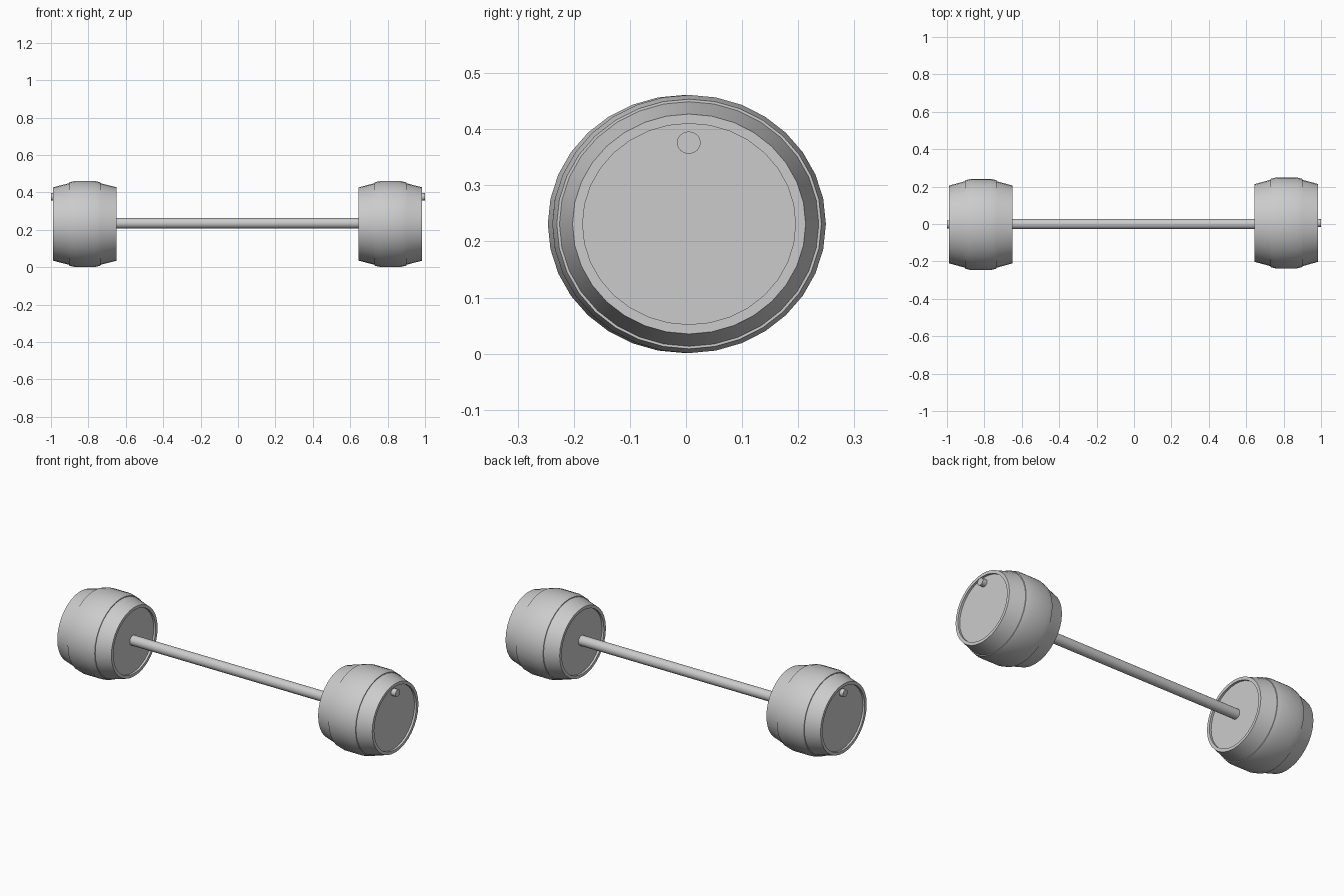
import bpy
import bmesh
import math

if "Cube" in bpy.data.objects:
    bpy.data.objects.remove(bpy.data.objects["Cube"])

Z = 0.231          # axle height
STRETCH = 1.06     # barrels are slightly wider than tall


def finish(name, bm, angle=25):
    bmesh.ops.remove_doubles(bm, verts=bm.verts, dist=1e-5)
    bmesh.ops.recalc_face_normals(bm, faces=bm.faces)
    mesh = bpy.data.meshes.new(name)
    bm.to_mesh(mesh)
    bm.free()
    ob = bpy.data.objects.new(name, mesh)
    bpy.context.collection.objects.link(ob)
    bpy.ops.object.select_all(action='DESELECT')
    bpy.context.view_layer.objects.active = ob
    ob.select_set(True)
    bpy.ops.object.shade_smooth_by_angle(angle=math.radians(angle))
    return ob


def lathe_x(name, profile, centre, sides, stretch=1.0):
    """Revolve (x, radius) points round the x axis and cap both ends."""
    bm = bmesh.new()
    rings = []
    for x, r in profile:
        rings.append([bm.verts.new((centre[0] + x,
                                    centre[1] + r * stretch * math.sin(2 * math.pi * i / sides),
                                    centre[2] + r * math.cos(2 * math.pi * i / sides)))
                      for i in range(sides)])
    for a, b in zip(rings, rings[1:]):
        for i in range(sides):
            j = (i + 1) % sides
            bm.faces.new((a[i], a[j], b[j], b[i]))
    bm.faces.new(rings[0])
    bm.faces.new(rings[-1])
    return finish(name, bm)


# Half barrel profile: recessed head, rim, tapered staves, hoop step, belly
half = [(-0.158, 0.179), (-0.17, 0.179), (-0.17, 0.196), (-0.085, 0.218),
        (-0.085, 0.2225), (-0.053, 0.230)]
barrel = half + [(-x, r) for x, r in reversed(half)]

for side, s, cx, cy in (("left", -1, -0.819, -0.0025), ("right", 1, 0.815, 0.0055)):
    lathe_x(side + "_barrel", barrel, (cx, cy, Z), 32, STRETCH)
    # Bung near the top of the outer head
    x0, x1 = sorted((s * 0.965, s * 1.0))
    lathe_x(side + "_bung", [(x0, 0.02), (x1, 0.02)],
            (0, 0.005 if s > 0 else -0.002, 0.376), 16, STRETCH)

# Connecting bar
lathe_x("bar", [(-0.67, 0.028), (0.67, 0.028)], (0, 0, 0.235), 24)
